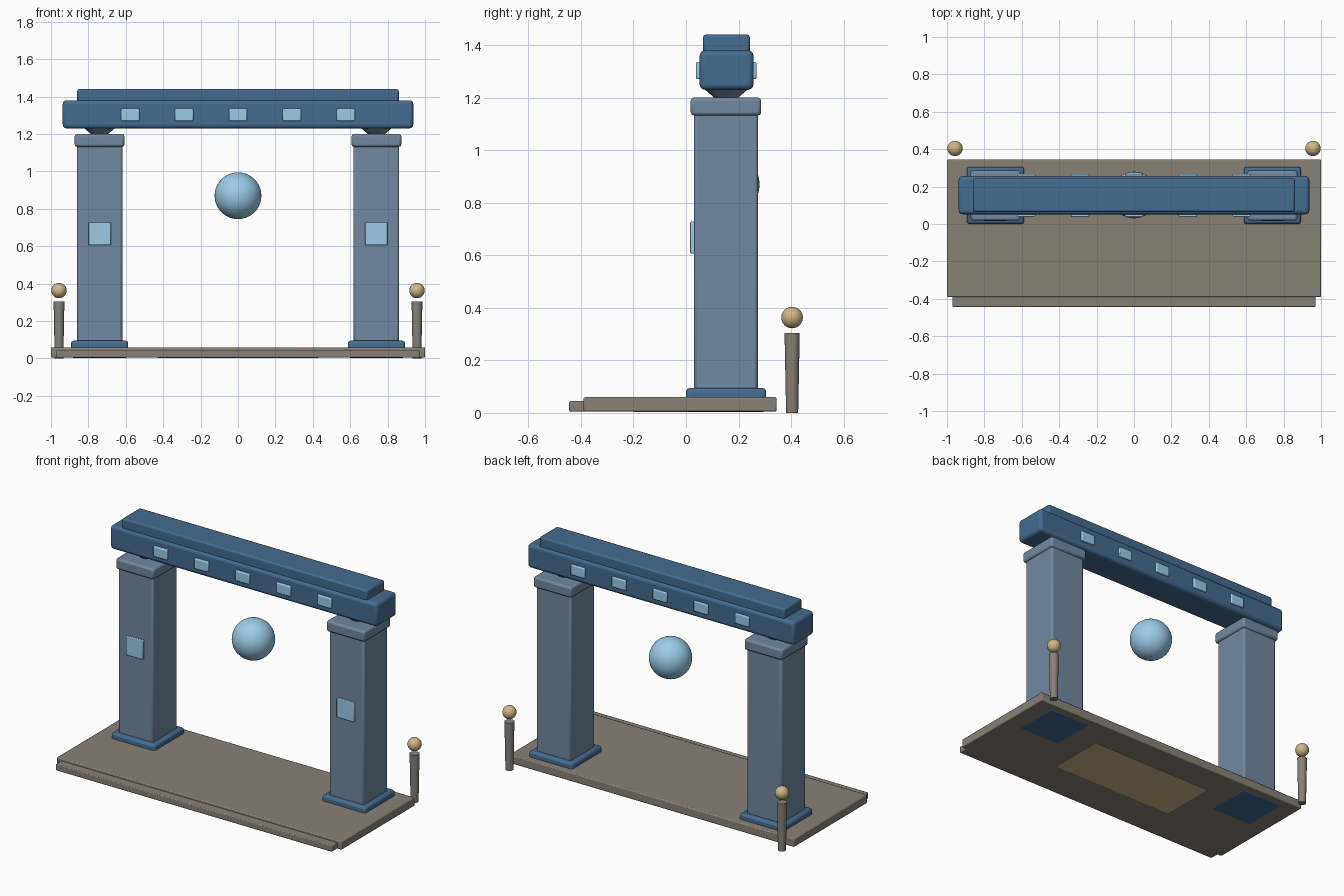
import bpy
from math import radians

if "Cube" in bpy.data.objects:
    bpy.data.objects.remove(bpy.data.objects["Cube"])


def material(name, rgb):
    m = bpy.data.materials.new(name)
    m.diffuse_color = (*rgb, 1)
    m.use_nodes = True
    m.node_tree.nodes["Principled BSDF"].inputs["Base Color"].default_value = m.diffuse_color
    return m


STONE = material("sandy_stone", (0.25, 0.22, 0.18))
SLATE = material("slate_blue", (0.17, 0.25, 0.35))
BLUE = material("deep_blue", (0.06, 0.15, 0.28))
GLOW = material("pale_blue", (0.33, 0.60, 0.80))
GOLD = material("warm_gold", (0.62, 0.47, 0.25))


def finish(ob, name, mat):
    ob.name = name
    ob.data.materials.append(mat)
    bpy.ops.object.shade_smooth_by_angle(angle=radians(35))
    return ob


def box(name, x, y, z, mat, bevel=0.0, segments=2):
    """Box from (min, max) ranges with an optional bevel."""
    lo, hi = zip(x, y, z)
    bpy.ops.mesh.primitive_cube_add(size=1, location=[(a + b) / 2 for a, b in zip(lo, hi)])
    ob = bpy.context.object
    ob.scale = [b - a for a, b in zip(lo, hi)]
    bpy.ops.object.transform_apply(location=False, rotation=False, scale=True)
    if bevel:
        mod = ob.modifiers.new("bevel", 'BEVEL')
        mod.width = bevel
        mod.segments = segments
    return finish(ob, name, mat)


def ball(name, loc, r, mat, seg=32):
    bpy.ops.mesh.primitive_uv_sphere_add(segments=seg, ring_count=seg // 2, radius=r, location=loc)
    return finish(bpy.context.object, name, mat)


def cone(name, x, y, z, r1, r2, mat, sides=20):
    bpy.ops.mesh.primitive_cone_add(vertices=sides, radius1=r1, radius2=r2, depth=z[1] - z[0],
                                    location=(x, y, (z[0] + z[1]) / 2))
    return finish(bpy.context.object, name, mat)


# Platform, front step and the inlay seen from below
box("platform", (-1, 1), (-0.39, 0.345), (0.005, 0.06), STONE, 0.006)
box("front_step", (-0.97, 0.97), (-0.445, -0.38), (0.005, 0.045), STONE, 0.005)
box("floor_inlay", (-0.43, 0.43), (-0.2, 0.16), (0.003, 0.03), GOLD)

for side, s in (("left", -1), ("right", 1)):
    cx = 0.74 * s

    def across(h):
        return (cx - h, cx + h)

    # Pillar with plinth, capital, glowing panel and bearing
    box(side + "_plinth", across(0.153), (0.0, 0.305), (0.003, 0.095), BLUE, 0.014)
    box(side + "_pillar", across(0.122), (0.03, 0.274), (0.06, 1.15), SLATE, 0.012)
    box(side + "_capital", across(0.133), (0.018, 0.286), (1.132, 1.2), SLATE, 0.012)
    box(side + "_pillar_panel", across(0.06), (0.016, 0.05), (0.607, 0.728), GLOW, 0.004)
    cone(side + "_bearing", cx, 0.153, (1.195, 1.24), 0.04, 0.092, SLATE, 32)

    # Lamp post behind the platform
    cone(side + "_lamp_post", 0.957 * s, 0.404, (0.0, 0.305), 0.023, 0.029, STONE)
    ball(side + "_lamp_ball", (0.957 * s, 0.404, 0.363), 0.041, GOLD, 24)

# Lintel and its cap
box("lintel", (-0.937, 0.937), (0.052, 0.257), (1.23, 1.38), BLUE, 0.02, 3)
box("lintel_cap", (-0.86, 0.86), (0.065, 0.243), (1.37, 1.44), BLUE, 0.01)

# Glowing studs on both faces of the lintel
for i in range(5):
    x = (i - 2) * 0.288
    for face, y in (("front", (0.038, 0.07)), ("back", (0.24, 0.268))):
        box(f"{face}_stud_{i + 1}", (x - 0.049, x + 0.049), y, (1.27, 1.336), GLOW, 0.006)

# Floating orb
ball("floating_orb", (0, 0.155, 0.87), 0.125, GLOW, 40)
